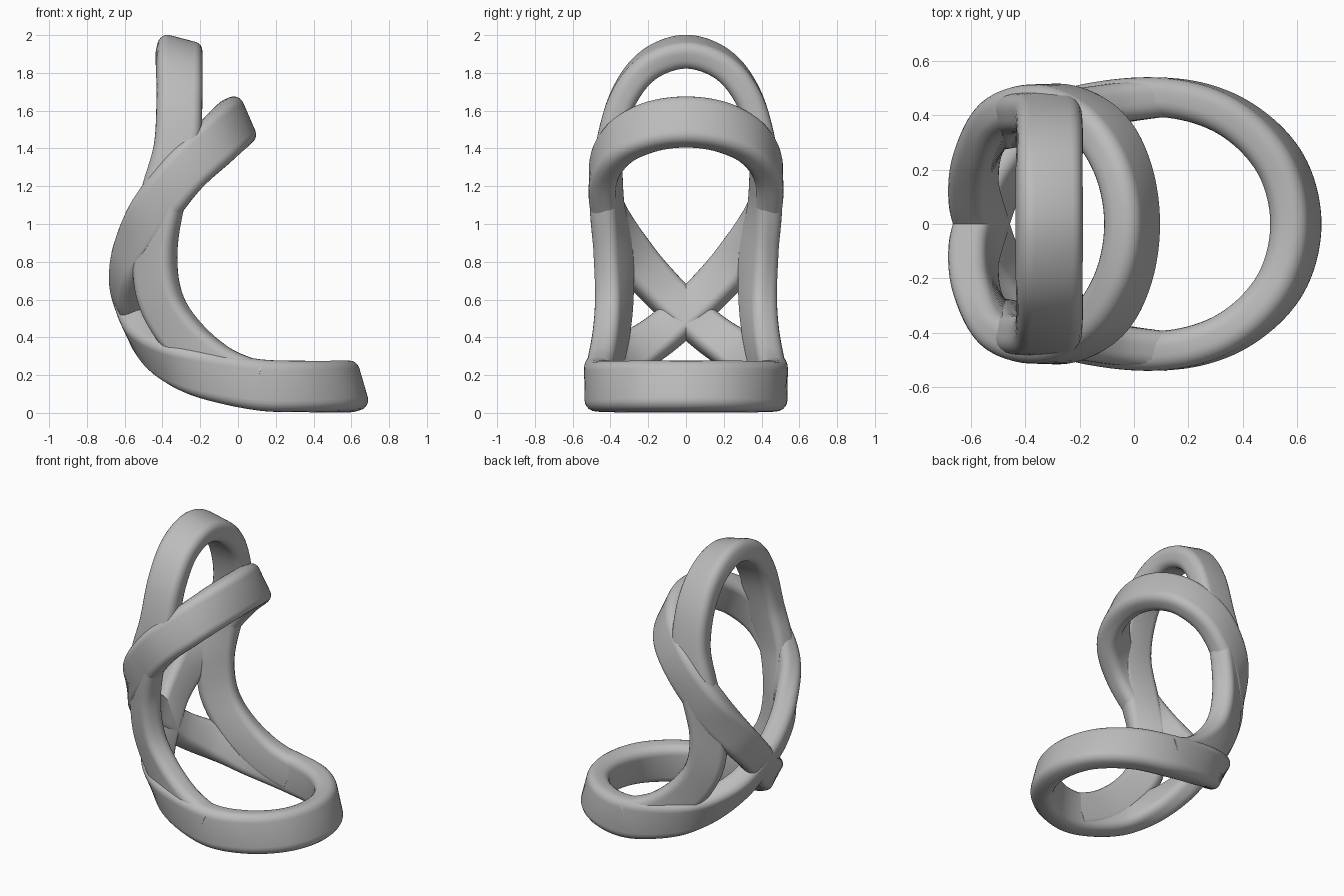
import bpy, math
from mathutils import Vector

cube = bpy.data.objects.get("Cube")
if cube:
    bpy.data.objects.remove(cube)

grey = bpy.data.materials.new("satin_grey")
grey.use_nodes = True
grey.diffuse_color = (0.5, 0.5, 0.5, 1)
grey.node_tree.nodes["Principled BSDF"].inputs["Base Color"].default_value = (0.5, 0.5, 0.5, 1)


def section(width=0.27, thick=0.145, radius=0.055, steps=5):
    """Rounded rectangle as (across width, across thickness) pairs."""
    pts = []
    for k, (sx, sy) in enumerate([(1, 1), (-1, 1), (-1, -1), (1, -1)]):
        for i in range(steps + 1):
            a = math.pi / 2 * (k + i / steps)
            pts.append((sx * (width / 2 - radius) + radius * math.cos(a),
                        sy * (thick / 2 - radius) + radius * math.sin(a)))
    return pts


def spline(p0, p1, p2, p3, t):
    return 0.5 * (2 * p1 + (p2 - p0) * t + (2 * p0 - 5 * p1 + 4 * p2 - p3) * t * t
                  + (3 * p1 - p0 - 3 * p2 + p3) * t ** 3)


def keyed(*rows):
    """Rows of position, width direction, width scale (kept as vector length)."""
    return [(Vector(p), Vector(w).normalized() * scale) for p, w, scale in rows]


def mirrored(keys):
    return [(Vector((p[0], -p[1], p[2])), Vector((w[0], -w[1], w[2]))) for p, w in keys]


def sweep(name, keys, closed, steps=10):
    """Sweep the band section along keys of (position, width vector)."""
    n = len(keys)

    def key(i):
        return keys[i % n] if closed else keys[min(max(i, 0), n - 1)]

    path = []
    for i in range(n if closed else n - 1):
        near = [key(i + d) for d in (-1, 0, 1, 2)]
        for s in range(steps):
            path.append([spline(*[k[c] for k in near], s / steps) for c in (0, 1)])
    if not closed:
        path.append(list(keys[-1]))

    prof, verts, faces = section(), [], []
    m, total = len(prof), len(path)
    for i, (pos, w) in enumerate(path):
        if closed:
            a, b = path[i - 1][0], path[(i + 1) % total][0]
        else:
            a, b = path[max(i - 1, 0)][0], path[min(i + 1, total - 1)][0]
        tan = (b - a).normalized()
        across = (w - tan * w.dot(tan)).normalized()
        out = tan.cross(across)
        verts += [pos + across * u * w.length + out * v for u, v in prof]
    for i in range(total if closed else total - 1):
        r, q = i * m, (i + 1) % total * m
        faces += [(r + j, r + (j + 1) % m, q + (j + 1) % m, q + j) for j in range(m)]
    if not closed:
        faces += [tuple(reversed(range(m))), tuple(range((total - 1) * m, total * m))]
    mesh = bpy.data.meshes.new(name)
    mesh.from_pydata(verts, [], faces)
    mesh.materials.append(grey)
    obj = bpy.data.objects.new(name, mesh)
    bpy.context.collection.objects.link(obj)
    bpy.ops.object.select_all(action='DESELECT')
    obj.select_set(True)
    bpy.context.view_layer.objects.active = obj
    bpy.ops.object.mode_set(mode='EDIT')
    bpy.ops.mesh.select_all(action='SELECT')
    bpy.ops.mesh.normals_make_consistent(inside=False)
    bpy.ops.object.mode_set(mode='OBJECT')
    bpy.ops.object.shade_smooth_by_angle(angle=math.radians(40))


# Figure-eight band: raised front loop, rear crossing, base ring
upper = keyed(
    ((-.007, 0, 1.54), (-.4, 0, .92), 1),
    ((-.04, .2, 1.51), (-.45, 0, .9), 1),
    ((-.135, .36, 1.42), (-.6, .03, .8), .98),
    ((-.295, .44, 1.265), (-.7, 0, .7), .94),
    ((-.46, .405, 1.045), (-.7, -.15, .68), .92),
    ((-.565, .275, .82), (-.42, -.52, .72), .87),
    ((-.59, .13, .655), (-.33, -.64, .66), .82),
)
crossing = keyed(((-.56, 0, .53), (-.35, -.65, .65), .8))
lower = keyed(
    ((-.505, .15, .405), (-.25, .65, .65), .82),
    ((-.39, .31, .3), (-.02, .55, .75), .88),
    ((-.2, .42, .215), (.1, .25, .95), .95),
    ((.1, .465, .15), (.05, 0, 1), 1),
    ((.35, .4, .14), (-.1, -.06, 1), 1),
    ((.533, .23, .14), (-.23, -.06, .97), 1),
)
nose = keyed(((.595, 0, .14), (-.28, 0, .96), 1))
loop = (upper + crossing + mirrored(lower) + nose + lower[::-1]
        + mirrored(crossing) + mirrored(upper[1:])[::-1])
sweep("crossed_band", loop, True)

# Tall arch whose legs run down into the base ring
leg = keyed(
    ((-.312, .2, 1.84), (.97, 0, -.2), .9),
    ((-.31, .335, 1.66), (1, 0, -.05), .9),
    ((-.325, .405, 1.4), (1, .05, 0), .9),
    ((-.4, .42, 1.13), (.9, .25, .1), .88),
    ((-.44, .385, .85), (.8, .5, .05), .88),
    ((-.41, .38, .6), (.8, .45, .3), .88),
    ((-.285, .4, .395), (.6, .3, .7), .88),
    ((-.1, .437, .235), (.35, .1, .92), .9),
    ((.1, .465, .15), (.05, 0, 1), .92),
)
top = keyed(((-.312, 0, 1.912), (.96, 0, -.25), .9))
sweep("tall_arch", mirrored(leg)[::-1] + top + leg, False)
